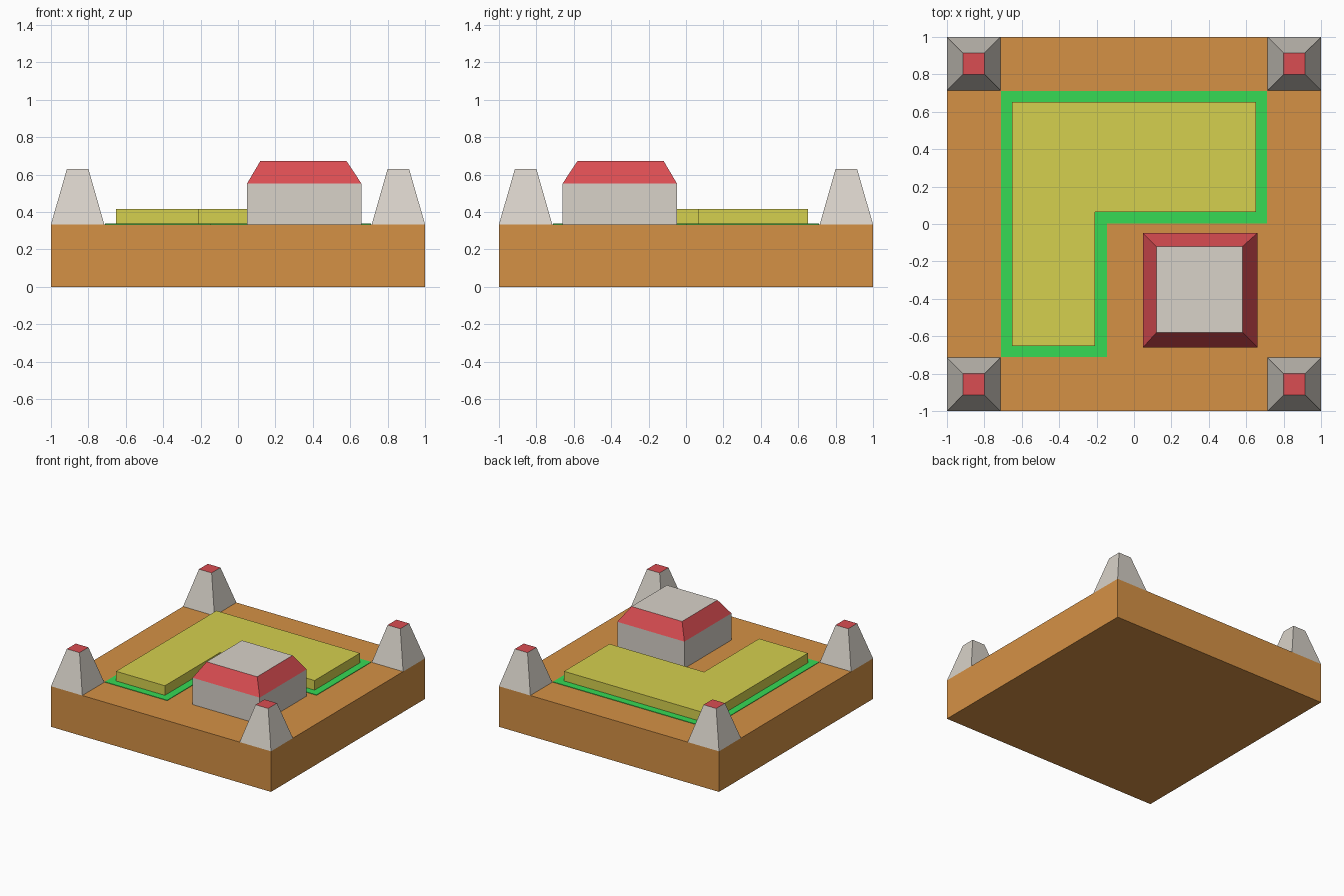
import bpy, bmesh

if "Cube" in bpy.data.objects:
    bpy.data.objects.remove(bpy.data.objects["Cube"])


def material(name, r, g, b):
    def lin(c):
        c /= 255
        return c / 12.92 if c <= 0.04045 else ((c + 0.055) / 1.055) ** 2.4
    m = bpy.data.materials.new(name)
    m.diffuse_color = (lin(r), lin(g), lin(b), 1)
    m.use_nodes = True
    m.node_tree.nodes["Principled BSDF"].inputs["Base Color"].default_value = m.diffuse_color
    return m


BROWN = material("earth brown", 213, 145, 69)
GREY = material("stone grey", 216, 210, 201)
RED = material("roof red", 218, 77, 82)
YELLOW = material("straw yellow", 213, 208, 78)
GREEN = material("grass green", 54, 218, 85)


def loft(name, outlines, mats, rule=lambda f: 0):
    """Closed solid through stacked (outline, z) levels; rule(face) picks the material."""
    bm = bmesh.new()
    rings = [[bm.verts.new((x, y, z)) for x, y in pts] for pts, z in outlines]
    n = len(rings[0])
    for lo, hi in zip(rings, rings[1:]):
        for i in range(n):
            j = (i + 1) % n
            bm.faces.new((lo[i], lo[j], hi[j], hi[i]))
    bm.faces.new(rings[0][::-1])
    bm.faces.new(rings[-1])
    bm.normal_update()
    for f in bm.faces:
        f.material_index = rule(f)
    mesh = bpy.data.meshes.new(name)
    bm.to_mesh(mesh)
    bm.free()
    for m in mats:
        mesh.materials.append(m)
    ob = bpy.data.objects.new(name, mesh)
    bpy.context.collection.objects.link(ob)
    return ob


def square(cx, cy, h):
    return [(cx - h, cy - h), (cx + h, cy - h), (cx + h, cy + h), (cx - h, cy + h)]


def ell(o, nx, ny):
    """L outline: outer half size o, notch corner at (nx, ny)."""
    return [(-o, -o), (nx, -o), (nx, ny), (o, ny), (o, o), (-o, o)]


G = 0.333  # ground level

# Base slab
loft("base", [(square(0, 0, 1), 0), (square(0, 0, 1), G)], [BROWN])

# Tapered corner towers with red tops
for sx in (-1, 1):
    for sy in (-1, 1):
        cx, cy = sx * 0.8575, sy * 0.8575
        loft("corner_tower", [(square(cx, cy, 0.1425), G), (square(cx, cy, 0.0575), 0.63)],
             [GREY, RED], lambda f: int(f.normal.z > 0.9))

# Green border plate and the raised L-shaped field
border, field = ell(0.712, -0.145, 0.003), ell(0.652, -0.208, 0.063)
loft("green_border", [(border, G), (border, G + 0.004)], [GREEN])
loft("field", [(field, G), (field, 0.416)], [YELLOW])

# House: grey walls, red sloped roof band, grey flat top
wall = square(0.354, -0.354, 0.305)
loft("house", [(wall, G), (wall, 0.553), (square(0.35, -0.35, 0.23), 0.673)],
     [GREY, RED], lambda f: int(0.1 < f.normal.z < 0.9))
